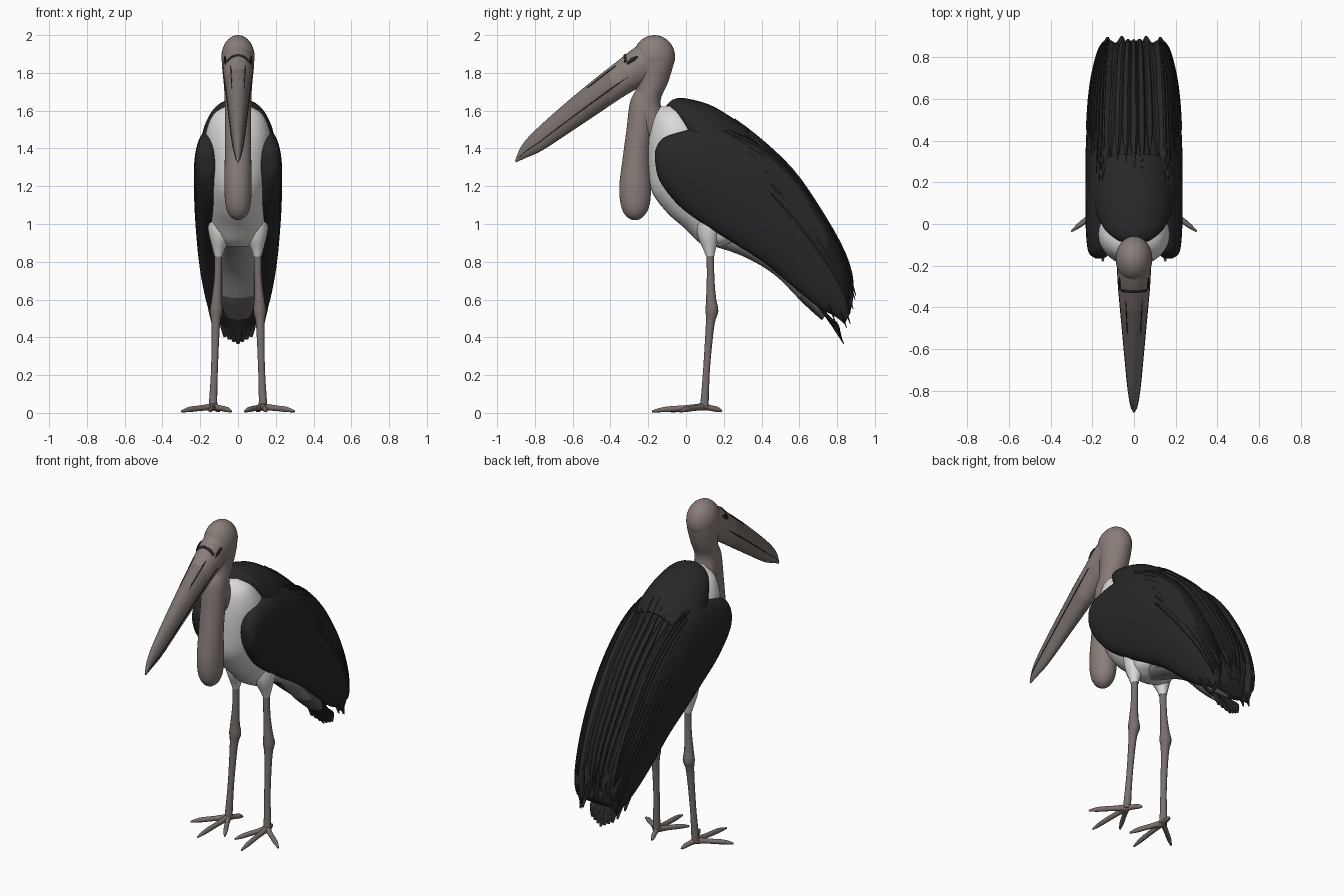
import bpy, bmesh, math, random
from mathutils import Vector as V

if "Cube" in bpy.data.objects:
    bpy.data.objects.remove(bpy.data.objects["Cube"])
random.seed(4)

def mat(name, r, g, b):
    m = bpy.data.materials.new(name)
    m.diffuse_color = (r, g, b, 1)
    m.use_nodes = True
    m.node_tree.nodes["Principled BSDF"].inputs["Base Color"].default_value = m.diffuse_color
    return m

SKIN = mat("bare_skin", .25, .205, .19)
BEAK = mat("beak_horn", .19, .16, .148)
LEG = mat("leg_skin", .19, .16, .145)
BLACK = mat("black_feather", .021, .021, .022)
WHITE = mat("white_down", .72, .71, .69)
GREY = mat("grey_undertail", .36, .36, .35)
TAUPE = mat("dark_undertail", .14, .125, .115)
DARK = mat("dark_marking", .02, .018, .017)

def finish(name, bm, mats, mirror=False, rule=None):
    bmesh.ops.recalc_face_normals(bm, faces=bm.faces)
    if rule:
        for f in bm.faces:
            f.material_index = rule(f.calc_center_median())
    me = bpy.data.meshes.new(name)
    bm.to_mesh(me)
    bm.free()
    for m in mats:
        me.materials.append(m)
    ob = bpy.data.objects.new(name, me)
    bpy.context.collection.objects.link(ob)
    bpy.context.view_layer.objects.active = ob
    ob.select_set(True)
    bpy.ops.object.shade_smooth_by_angle(angle=math.radians(40))
    ob.select_set(False)
    if mirror:
        ob.modifiers.new("mirror", 'MIRROR')
    return ob

def skin_rings(bm, rings):
    rows = [[bm.verts.new(p) for p in r] for r in rings]
    n = len(rows[0])
    for a, b in zip(rows, rows[1:]):
        for i in range(n):
            bm.faces.new((a[i], a[(i + 1) % n], b[(i + 1) % n], b[i]))
    bm.faces.new(rows[0])
    bm.faces.new(rows[-1])

def spline(vals, u):
    """Catmull-Rom through a list of tuples"""
    i = max(0, min(int(u), len(vals) - 2))
    t = u - i
    g = lambda k: vals[max(0, min(k, len(vals) - 1))]
    return [.5 * (2 * b + (c - a) * t + (2 * a - 5 * b + 4 * c - d) * t * t + (3 * b - a - 3 * c + d) * t ** 3)
            for a, b, c, d in zip(g(i - 1), g(i), g(i + 1), g(i + 2))]

def surf(rings, u, phi, off=0):
    """Ring = (top y, top z, bottom y, bottom z, half width, centre x)"""
    ty, tz, by, bz, w, x = spline(rings, u)
    c = V((x, (ty + by) / 2, (tz + bz) / 2))
    d = V((0, (ty - by) / 2, (tz - bz) / 2)) * math.cos(phi) + V((max(w, .002), 0, 0)) * math.sin(phi)
    return c + d + d.normalized() * off

def loft(name, rings, mats, mirror=False, rule=None, seg=32, sub=5):
    rings = [r if len(r) == 6 else (*r, 0) for r in rings]
    bm = bmesh.new()
    n = (len(rings) - 1) * sub
    skin_rings(bm, [[surf(rings, k / sub, 2 * math.pi * i / seg) for i in range(seg)] for k in range(n + 1)])
    finish(name, bm, mats, mirror, rule)
    return rings

def add_tube(bm, pts, radii, flat=1, ref=(1, 0, 0), seg=12, sub=4):
    data = [(*p, r) for p, r in zip(pts, radii)]
    n = (len(data) - 1) * sub
    s = [spline(data, k / sub) for k in range(n + 1)]
    out = []
    for k, q in enumerate(s):
        t = (V(s[min(k + 1, n)][:3]) - V(s[max(k - 1, 0)][:3])).normalized()
        nor = t.cross(V(ref)).normalized()
        side = nor.cross(t)
        r = max(q[3], .001)
        out.append([V(q[:3]) + side * r * math.cos(a) + nor * r * flat * math.sin(a)
                    for a in (2 * math.pi * i / seg for i in range(seg))])
    skin_rings(bm, out)

def add_rib(bm, rings, phi, u0, u1, half, lift, n=16):
    """Raised feather vane lying on a lofted surface"""
    rows = []
    for k in range(n + 1):
        f = k / n
        d = half * min(1, (1 - f) * 5 + .1, f * 6 + .1)
        u = u0 + (u1 - u0) * f
        rows.append([bm.verts.new(surf(rings, u, phi + s * d, o))
                     for s, o in ((-1, -.004), (-.7, lift * .8), (.4, lift), (1, -.004))])
    for a, b in zip(rows, rows[1:]):
        for i in range(3):
            bm.faces.new((a[i], a[i + 1], b[i + 1], b[i]))

# white body
loft("body", [(-.04, 1.63, -.14, 1.62, .06), (.02, 1.6, -.18, 1.56, .13), (.1, 1.52, -.2, 1.45, .17),
              (.2, 1.42, -.2, 1.3, .18), (.3, 1.3, -.18, 1.17, .175), (.35, 1.15, -.1, 1.06, .165),
              (.35, 1.02, -.01, .98, .15), (.3, .92, .06, .91, .125), (.2, .88, .11, .88, .07)], [WHITE])

# undertail
loft("undertail", [(.25, 1.0, .12, .89, .08), (.4, .95, .3, .83, .1), (.55, .8, .47, .73, .1),
                   (.68, .65, .62, .58, .095), (.76, .55, .72, .49, .07)], [GREY, TAUPE],
     rule=lambda c: 1 if c.z < .62 or abs(c.x) > .085 else 0)

# black back and mantle
back = [(-.11, 1.61, -.06, 1.57, .05), (-.07, 1.648, 0, 1.48, .125), (.0, 1.655, .07, 1.32, .17),
        (.15, 1.61, .12, 1.15, .2), (.335, 1.49, .25, 1.0, .205), (.55, 1.295, .4, .9, .2),
        (.7, 1.085, .52, .75, .185), (.83, .855, .66, .66, .16), (.88, .68, .76, .55, .13),
        (.86, .53, .82, .49, .1)]
loft("mantle", [(a, b + .01, c, d, w * 1.02) for a, b, c, d, w in back[:5]], [BLACK])
back = loft("back", back, [BLACK])

bm = bmesh.new()
for i in range(13):
    phi = (i - 6) * .19
    add_rib(bm, back, phi, 3.5 + random.random() * .5, 8.2 + random.random() * .7, .1, .012)
finish("back_feathers", bm, [BLACK])

# wings
wing = loft("wing", [(-.165, 1.385, -.165, 1.34, .02, .165), (-.12, 1.455, -.14, 1.23, .055, .165),
                     (.02, 1.5, -.04, 1.1, .08, .152), (.18, 1.5, .1, .995, .086, .147),
                     (.38, 1.42, .25, .9, .088, .145), (.57, 1.25, .42, .79, .085, .14),
                     (.72, 1.04, .57, .665, .075, .135), (.83, .83, .7, .56, .06, .125),
                     (.88, .65, .79, .51, .04, .12), (.87, .53, .84, .47, .015, .115)], [BLACK], mirror=True)
bm = bmesh.new()
for i in range(8):
    add_rib(bm, wing, .05 + i * .17, 2.6 + .25 * i + random.random() * .5, 8.3 + random.random() * .5, .09, .009)
finish("wing_feathers", bm, [BLACK], True)

# ragged wing tips
bm = bmesh.new()
for x, y, z in ((.13, .85, .45), (.14, .79, .48), (.1, .87, .47), (.13, .895, .6), (.06, .9, .62), (.03, .885, .55)):
    add_tube(bm, [(x, y - .16, z + .3), (x, y - .05, z + .13), (x * .97, y, z)], [.03, .028, .006], .3)
finish("wing_tips", bm, [BLACK], True)

# tail fan
bm = bmesh.new()
for i in range(-3, 4):
    k = abs(i) * .012
    add_tube(bm, [(i * .018, .6, .7), (i * .021, .74, .52), (i * .023, .8, .43 + k), (i * .023, .835 - k / 2, .365 + k)],
             [.03, .032, .026, .008], .3)
finish("tail", bm, [BLACK])

# neck, pouch and head
loft("neck", [(-.1, 1.45, -.2, 1.45, .06), (-.11, 1.55, -.26, 1.54, .068), (-.135, 1.65, -.275, 1.64, .07),
              (-.095, 1.75, -.26, 1.73, .075), (-.065, 1.86, -.26, 1.83, .085), (-.08, 1.93, -.25, 1.92, .08)], [SKIN])
loft("throat_pouch", [(-.15, 1.74, -.25, 1.73, .05), (-.15, 1.65, -.295, 1.65, .068), (-.175, 1.5, -.315, 1.5, .07),
                      (-.19, 1.35, -.335, 1.35, .07), (-.185, 1.2, -.353, 1.2, .072), (-.193, 1.1, -.345, 1.1, .066),
                      (-.22, 1.045, -.32, 1.045, .045), (-.255, 1.02, -.285, 1.02, .012)], [SKIN])
bm = bmesh.new()
bmesh.ops.create_uvsphere(bm, u_segments=32, v_segments=20, radius=1)
for v in bm.verts:
    v.co = V((v.co.x * .088, v.co.y * .11 - .168, v.co.z * .115 + 1.885))
finish("head", bm, [SKIN])

# beak
beak = loft("beak", [(-.19, 1.98, -.16, 1.76, .08), (-.27, 1.935, -.25, 1.72, .08), (-.36, 1.865, -.33, 1.675, .072),
                     (-.5, 1.755, -.45, 1.595, .06), (-.65, 1.63, -.6, 1.495, .046), (-.8, 1.495, -.76, 1.39, .031),
                     (-.87, 1.415, -.855, 1.347, .018), (-.905, 1.335, -.9, 1.325, .005)], [SKIN, BEAK],
            rule=lambda c: 1 if c.y < -.4 else 0)

# mouth line, nostrils and dark brow band
bm = bmesh.new()
add_rib(bm, beak, 1.75, 1.6, 6.6, .06, .003)
add_rib(bm, beak, .6, 2.1, 3.2, .06, .003)
finish("mouth_line", bm, [DARK], True)
bm = bmesh.new()
add_tube(bm, [surf(beak, 1.65, p * .22, .001) for p in range(-4, 5)], [.008] * 9, .5, (0, -.7, -.7), 8, 2)
finish("brow_band", bm, [DARK])
bm = bmesh.new()
add_tube(bm, [surf(beak, u, 1.05, .001) for u in (.9, 1.25, 1.6)], [.004, .012, .004], .5, (0, 0, 1))
finish("eye", bm, [DARK], True)

# thighs and legs
bm = bmesh.new()
add_tube(bm, [(.085, .13, 1.05), (.095, .12, .95), (.102, .125, .87), (.103, .128, .83)], [.08, .062, .034, .022], 1)
finish("thigh", bm, [WHITE], True)
bm = bmesh.new()
add_tube(bm, [(.103, .128, .9), (.106, .13, .72), (.113, .133, .6), (.115, .137, .54), (.118, .128, .47),
              (.124, .11, .25), (.131, .1, .08), (.132, .095, .025)],
         [.02, .02, .027, .034, .023, .018, .021, .024], 1)
finish("leg", bm, [LEG], True)

# toes
bm = bmesh.new()
for x, y in ((.15, -.18), (.035, -.08), (.3, -.035), (.1, .19)):
    a, b = V((.132, .095, .032)), V((x, y, .008))
    m1, m2 = a.lerp(b, .35), a.lerp(b, .75)
    m1.z, m2.z = .026, .018
    add_tube(bm, [a, m1, m2, b], [.02, .015, .014, .005], .9, (0, 0, 1))
finish("toes", bm, [LEG], True)
